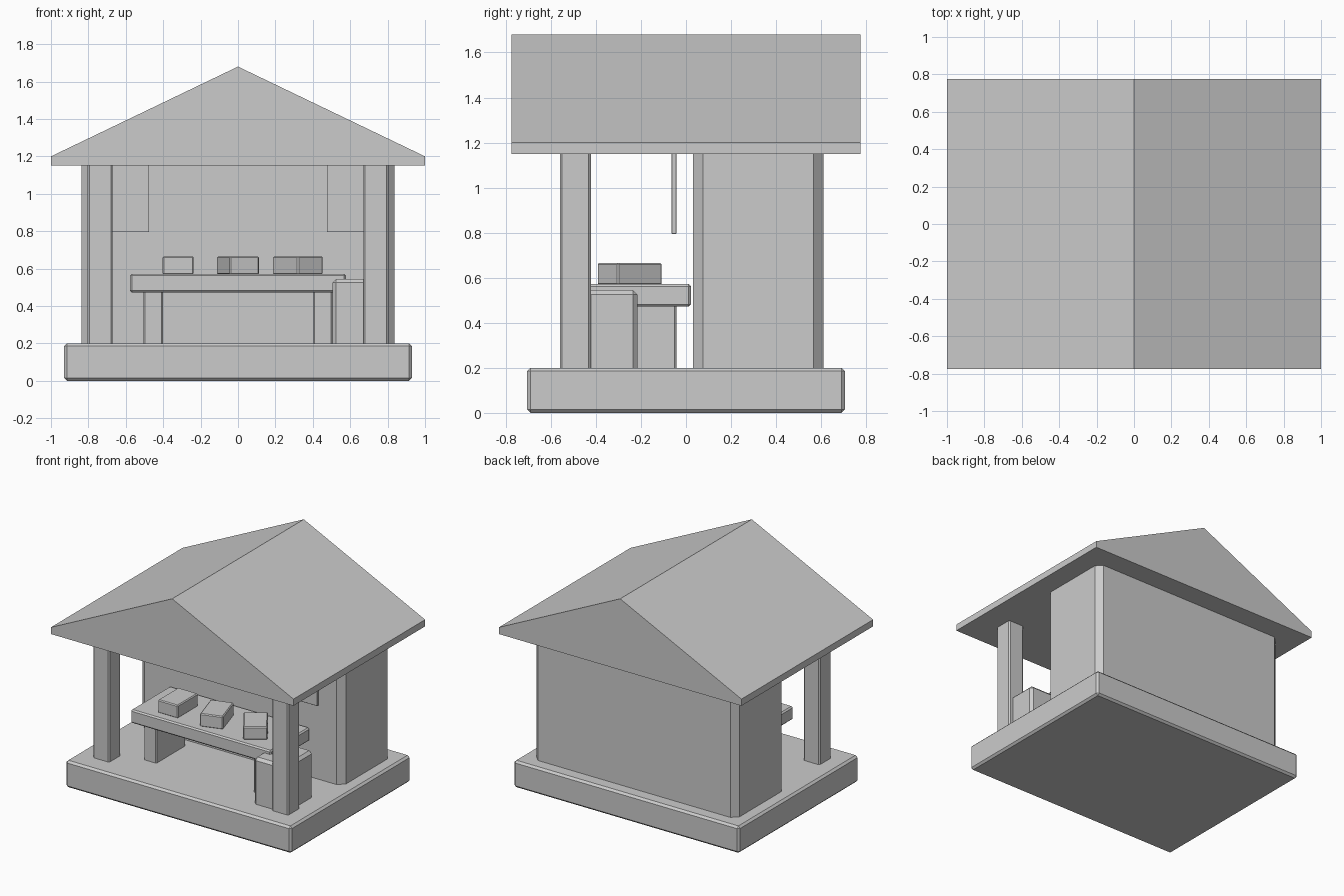
import bpy, bmesh
from mathutils import Matrix

if "Cube" in bpy.data.objects:
    bpy.data.objects.remove(bpy.data.objects["Cube"])

grey = bpy.data.materials.new("plain grey")
grey.diffuse_color = (0.6, 0.6, 0.6, 1)
grey.use_nodes = True
grey.node_tree.nodes["Principled BSDF"].inputs["Base Color"].default_value = grey.diffuse_color


def finish(name, bm):
    bmesh.ops.recalc_face_normals(bm, faces=bm.faces)
    mesh = bpy.data.meshes.new(name)
    bm.to_mesh(mesh)
    bm.free()
    mesh.materials.append(grey)
    obj = bpy.data.objects.new(name, mesh)
    bpy.context.collection.objects.link(obj)
    return obj


def box(name, x, y, z, bevel=0.0, turn=0.0, upright_only=False):
    """Chamfered box from (min, max) ranges, turned about its own vertical axis."""
    bm = bmesh.new()
    bmesh.ops.create_cube(bm, size=1)
    size = [r[1] - r[0] for r in (x, y, z)]
    bmesh.ops.scale(bm, vec=size, verts=bm.verts)
    if bevel:
        edges = [e for e in bm.edges if not upright_only
                 or abs(e.verts[0].co.z - e.verts[1].co.z) > 1e-4]
        bmesh.ops.bevel(bm, geom=edges, offset=bevel, segments=1,
                        affect='EDGES', clamp_overlap=True)
    obj = finish(name, bm)
    centre = [(r[0] + r[1]) / 2 for r in (x, y, z)]
    obj.data.transform(Matrix.Translation(centre) @ Matrix.Rotation(turn, 4, 'Z'))
    return obj


def span(side, a, b):
    return tuple(sorted((side * a, side * b)))


# Floor slab and solid back room
box("floor_slab", (-0.93, 0.93), (-0.705, 0.705), (0, 0.2), 0.015)
box("back_room", (-0.838, 0.838), (0.03, 0.61), (0.19, 1.16), 0.045, upright_only=True)

# Gabled roof: one profile extruded front to back
bm = bmesh.new()
profile = [(-1, 1.15), (1, 1.15), (1, 1.2), (0, 1.68), (-1, 1.2)]
face = bm.faces.new([bm.verts.new((x, -0.775, z)) for x, z in profile])
ext = bmesh.ops.extrude_face_region(bm, geom=[face])
bmesh.ops.translate(bm, vec=(0, 1.55, 0),
                    verts=[v for v in ext["geom"] if isinstance(v, bmesh.types.BMVert)])
finish("roof", bm)

# Mirrored posts, hanging panels and counter legs
for side, label in ((-1, "left"), (1, "right")):
    box(label + "_post", span(side, 0.67, 0.805), (-0.56, -0.422), (0.19, 1.16),
        0.01, upright_only=True)
    box(label + "_hanging_panel", span(side, 0.475, 0.70), (-0.065, -0.042), (0.795, 1.16), 0.002)
    box(label + "_counter_leg", span(side, 0.40, 0.505), (-0.39, -0.042), (0.19, 0.48),
        0.008, upright_only=True)

# Counter top and stool
box("counter_top", (-0.578, 0.578), (-0.44, 0.022), (0.472, 0.572), 0.01)
box("stool", (0.505, 0.772), (-0.54, -0.215), (0.18, 0.545), 0.02)

# Three crates, each turned a little further
for i in range(3):
    cx = -0.32 + 0.32 * i
    box("crate_%d" % (i + 1), (cx - 0.0825, cx + 0.0825), (-0.37, -0.13),
        (0.568, 0.666), 0.007, turn=0.3 * i)
